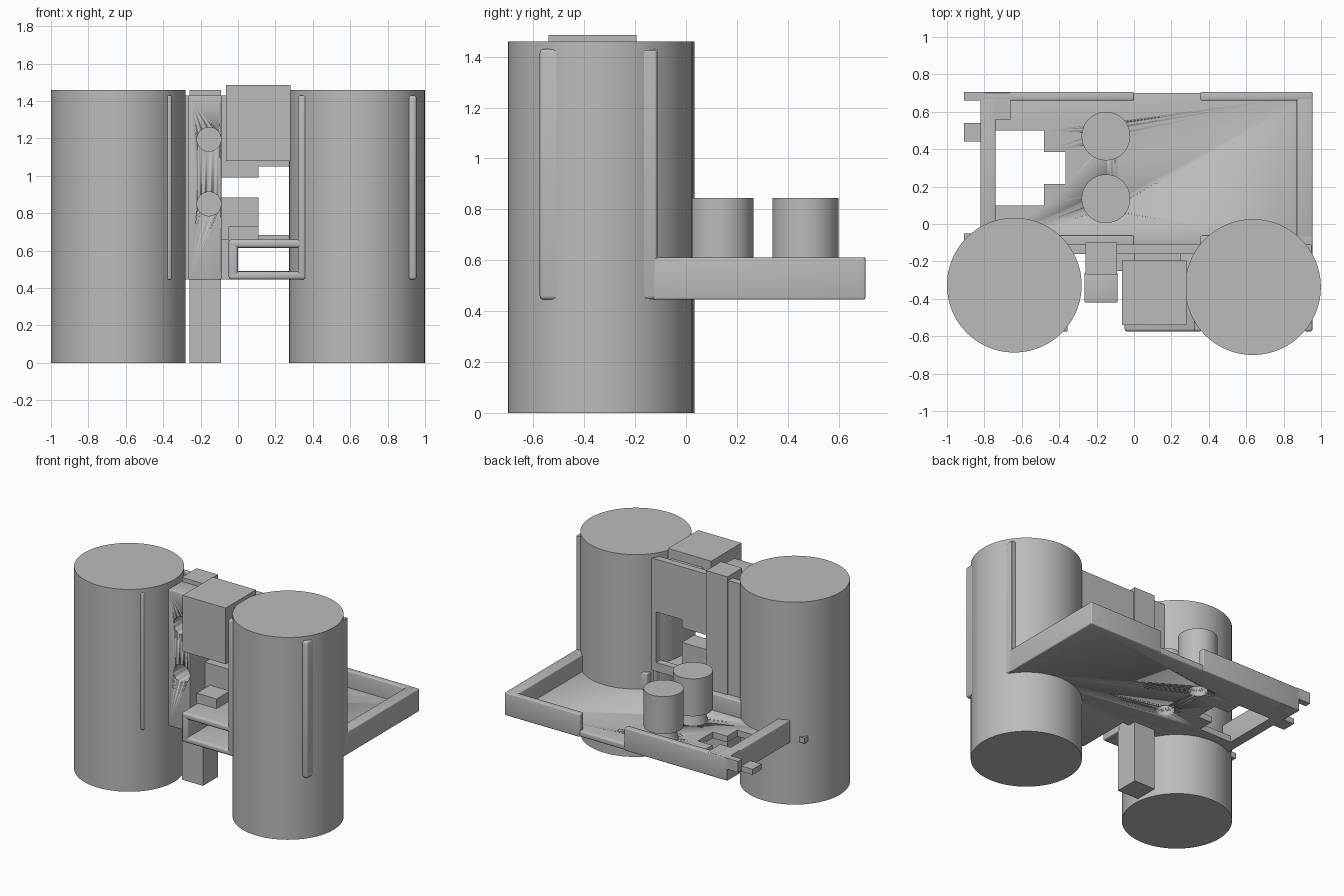
import bpy, math

if "Cube" in bpy.data.objects:
    bpy.data.objects.remove(bpy.data.objects["Cube"])

grey = bpy.data.materials.new("plain_grey")
grey.use_nodes = True
COLOUR = (0.5, 0.5, 0.5, 1)
grey.diffuse_color = COLOUR
grey.node_tree.nodes["Principled BSDF"].inputs["Base Color"].default_value = COLOUR


def activate(ob):
    bpy.ops.object.select_all(action='DESELECT')
    ob.select_set(True)
    bpy.context.view_layer.objects.active = ob


def finish(ob, name, bevel=0):
    ob.name = name
    ob.data.materials.clear()
    ob.data.materials.append(grey)
    activate(ob)
    if bevel:
        mod = ob.modifiers.new("soft_edges", 'BEVEL')
        mod.width, mod.segments = bevel, 3
        bpy.ops.object.modifier_apply(modifier=mod.name)
        bpy.ops.object.shade_smooth_by_angle(angle=math.radians(35))
    return ob


def box(name, x, y, z, bevel=0):
    """Box from (min, max) pairs."""
    bpy.ops.mesh.primitive_cube_add(size=1, location=[sum(p) / 2 for p in (x, y, z)])
    ob = bpy.context.object
    ob.scale = [p[1] - p[0] for p in (x, y, z)]
    bpy.ops.object.transform_apply(location=True, rotation=True, scale=True)
    return finish(ob, name, bevel)


def rod(name, x, y, z, r, r_top=None, along_y=False):
    """Upright rod over the z range, or a rod along y when asked."""
    span = y if along_y else z
    mid = sum(span) / 2
    loc = (x, mid, z) if along_y else (x, y, mid)
    bpy.ops.mesh.primitive_cone_add(
        vertices=96, radius1=r, radius2=r if r_top is None else r_top,
        depth=span[1] - span[0], location=loc,
        rotation=(math.pi / 2 if along_y else 0, 0, 0))
    ob = finish(bpy.context.object, name)
    bpy.ops.object.shade_smooth_by_angle(angle=math.radians(35))
    return ob


def cut(target, *cutters):
    for c in cutters:
        activate(target)
        mod = target.modifiers.new("cut", 'BOOLEAN')
        mod.operation, mod.solver, mod.object = 'DIFFERENCE', 'EXACT', c
        bpy.ops.object.modifier_apply(modifier=mod.name)
        bpy.data.objects.remove(c)


BASE, FLOOR, RIM, TOP = 0.445, 0.49, 0.61, 1.43
PLATE_BACK = -0.11

# Large side drums
rod("left_drum", 0.636, -0.337, (0, 1.46), 0.363)
rod("right_drum", -0.64, -0.327, (0, 1.46), 0.36)

# Tray floor with stepped window and two peg holes
floor = box("tray_floor", (-0.82, 0.95), (-0.13, 0.70), (BASE, FLOOR), 0.012)
cut(floor,
    box("window", (-0.74, -0.48), (0.1, 0.5), (0.3, 0.7)),
    box("window_step", (-0.5, -0.365), (0.215, 0.385), (0.3, 0.7)))

# Hollow pegs with wide caps
for i, y in enumerate((0.135, 0.47)):
    cut(floor, rod("hole", -0.15, y, (0.3, 0.6), 0.065))
    cap = rod(f"peg_cap_{i}", -0.15, y, (0.575, 0.845), 0.13)
    cut(cap, rod("hole", -0.15, y, (0.5, 0.8), 0.065))
    stem = rod(f"peg_stem_{i}", -0.15, y, (FLOOR - 0.01, 0.58), 0.1, 0.075)
    cut(stem, rod("hole", -0.15, y, (0.3, 0.7), 0.065))

# Tray rim, with gaps in the front and back runs
for side, y in (("back", (0.66, 0.705)), ("front", (PLATE_BACK - 0.02, -0.06))):
    box(f"tray_{side}_rim_right", (-0.82, 0), y, (BASE, RIM), 0.008)
    box(f"tray_{side}_rim_left", (0.355, 0.955), y, (BASE, RIM), 0.008)
box("tray_left_rim", (0.87, 0.955), (-0.13, 0.705), (BASE, RIM), 0.008)
box("tray_right_rim", (-0.82, -0.74), (-0.13, 0.705), (BASE, RIM), 0.008)
box("tray_corner", (-0.82, -0.66), (0.555, 0.70), (BASE, RIM))

# Small tabs on the right edge
box("back_tab", (-0.91, -0.80), (0.66, 0.705), (0.53, RIM))
box("middle_tab", (-0.91, -0.80), (0.44, 0.54), (0.45, FLOOR))
box("front_tab", (-0.91, -0.80), (-0.1, -0.05), (0.45, FLOOR))

# Upright plate with stepped window and lower slot
plate = box("upright_plate", (-0.82, 0.95), (-0.16, PLATE_BACK), (BASE, TOP))
cut(plate,
    box("window", (0.11, 0.315), (-0.5, 0.2), (0.685, 1.05)),
    box("window_step", (-0.09, 0.12), (-0.5, 0.2), (0.885, 0.99)),
    box("slot", (0, 0.355), (-0.5, 0.2), (FLOOR, 0.62)))
box("window_sill", (-0.10, 0.11), (-0.25, PLATE_BACK - 0.002), (0.66, 0.885))

# Thin compartment walls beside the drums
box("outer_left_wall", (0.91, 0.955), (-0.575, PLATE_BACK), (BASE, TOP), 0.015)
box("inner_left_wall", (0.32, 0.365), (-0.575, PLATE_BACK - 0.01), (BASE, TOP), 0.015)
box("inner_right_wall", (-0.38, -0.355), (-0.575, PLATE_BACK - 0.01), (BASE, TOP), 0.008)

# Square bracket between the drums
box("bracket_top", (-0.05, 0.36), (-0.575, -0.12), (0.615, 0.66), 0.015)
box("bracket_base", (-0.05, 0.36), (-0.575, -0.12), (BASE, 0.488), 0.015)
box("bracket_side", (-0.05, 0), (-0.575, -0.12), (BASE, 0.66), 0.015)
box("bracket_step", (-0.05, 0.11), (-0.4, -0.12), (0.65, 0.73))

# Tall post and its drilled front block
box("tall_post", (-0.26, -0.09), (-0.27, -0.1), (0, 1.46))
block = box("drilled_block", (-0.265, -0.088), (-0.42, -0.26), (BASE, TOP), 0.006)
for z in (0.85, 1.195):
    cut(block, rod("hole", -0.155, (-0.6, -0.275), z, 0.064, along_y=True))

# Upper front box
box("upper_box", (-0.065, 0.28), (-0.54, -0.195), (1.08, 1.485))
box("upper_box_mount", (0, 0.25), (-0.2, -0.15), (1.1, 1.42))
